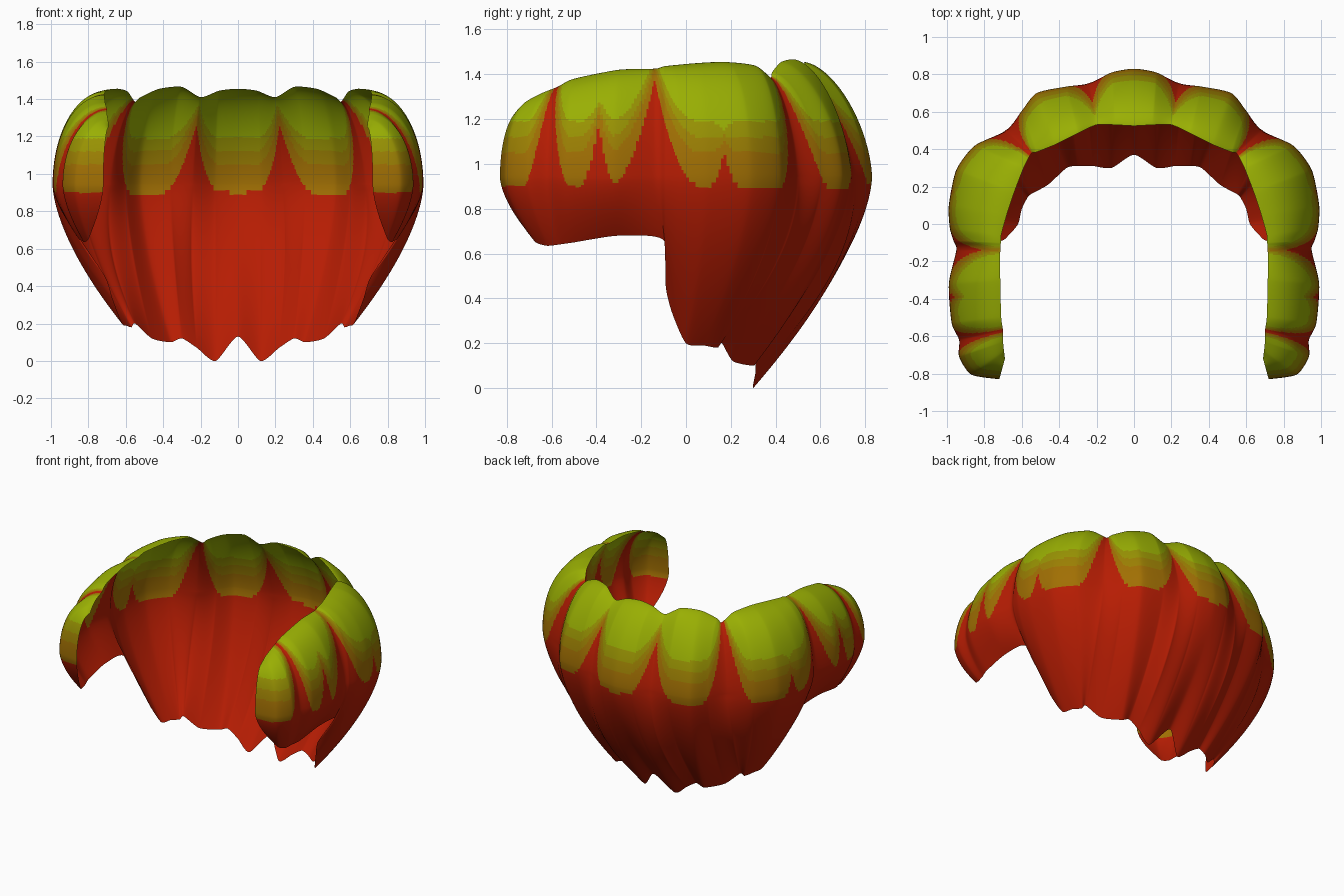
import bpy, bmesh, math
from mathutils import Vector

if "Cube" in bpy.data.objects:
    bpy.data.objects.remove(bpy.data.objects["Cube"])

# Rails of the half shell, from back centre round to the front end of the arm
TOP = [(0, .525, 1.455), (.1, .53, 1.445), (.2, .53, 1.41), (.3, .485, 1.465), (.42, .425, 1.455),
       (.52, .385, 1.41), (.55, .375, 1.385), (.59, .3, 1.44), (.64, .17, 1.455), (.68, .05, 1.45),
       (.71, -.06, 1.44), (.712, -.1, 1.435), (.715, -.14, 1.425), (.715, -.3, 1.42), (.71, -.5, 1.38),
       (.7, -.57, 1.345), (.7, -.63, 1.32), (.695, -.68, 1.29), (.69, -.72, 1.25)]
BELLY = [(0, .83), (.12, .81), (.24, .75), (.36, .735), (.52, .7), (.6, .605), (.68, .5), (.85, .42),
         (.95, .29), (.99, .1), (.985, -.02), (.965, -.09), (.95, -.14), (.99, -.32), (.975, -.53),
         (.935, -.62), (.935, -.71), (.87, -.805), (.72, -.83)]
HEM = [(0, .37, .13), (.12, .3, 0), (.22, .31, .07), (.3, .31, .12), (.36, .3, .1), (.46, .21, .12),
       (.55, .16, .2), (.57, .14, .18), (.6, .08, .19), (.62, 0, .2), (.67, -.06, .33), (.71, -.09, .45),
       (.85, -.1, .66), (.86, -.3, .68), (.85, -.5, .65), (.83, -.57, .64), (.82, -.62, .635),
       (.8, -.67, .65), (.78, -.71, .7)]
# Grooves between lobes: station, height the red reaches, half width
GROOVES = [(2, 1.27, .16), (6, 1.6, .17), (8.6, 1.05, .07), (12, 1.38, .21), (13.35, 1.18, .085),
           (15, 1.45, .11)]
DEEP = [(2, 1), (6, 1), (12, .6), (15, .6)]
BELLY_Z = .94
STEPS, UP, DOWN = 18, 50, 32


def rail(pts, s):
    """Point at station s on a slightly tight spline; mirrored at x = 0."""
    i = min(int(s), len(pts) - 2)
    t = s - i
    p = [Vector(q) for q in pts]
    first = p[1].copy()
    first.x = -first.x
    a = first if i == 0 else p[i - 1]
    b, c = p[i], p[i + 1]
    d = p[i + 2] if i + 2 < len(p) else c
    m0, m1 = (c - a) * .36, (d - b) * .36
    return ((2*t**3 - 3*t*t + 1) * b + (t**3 - 2*t*t + t) * m0
            + (-2*t**3 + 3*t*t) * c + (t**3 - t*t) * m1)


def material(name, col):
    m = bpy.data.materials.new(name)
    m.diffuse_color = (*col, 1)
    m.use_nodes = True
    m.node_tree.nodes["Principled BSDF"].inputs["Base Color"].default_value = m.diffuse_color
    return m


MATS = [material("red", (.47, .012, .001)), material("brown", (.355, .16, .001)),
        material("ochre", (.33, .215, .001)), material("olive", (.315, .29, .001)),
        material("green", (.32, .43, .001))]

# Arc length along the belly, used to measure the distance to each groove
N = (len(TOP) - 1) * STEPS
stations = [k / STEPS for k in range(N + 1)]
arc = [0]
for k in range(N):
    arc.append(arc[-1] + (rail(BELLY, stations[k + 1]) - rail(BELLY, stations[k])).length)


def arc_at(s):
    k = min(int(s * STEPS), N - 1)
    return arc[k] + (arc[k + 1] - arc[k]) * (s * STEPS - k)


def colour_index(a, z):
    """Scalloped bands by height, lifted towards each groove."""
    base, k = .9, 0
    for s, apex, half in GROOVES:
        f = max(0, 1 - abs(a - arc_at(s)) / half) ** 1.9
        if (apex - .9) * f > base - .9:
            base, k = .9 + (apex - .9) * f, f
    shrink = 1 - .65 * min(1, k)
    return sum(z > base + o * shrink for o in (0, .15, .22, .29))


def column(s):
    """Profile at a station: rounded shoulder down to the belly, then tucked in to the hem."""
    t, m, b = rail(TOP, s), rail(BELLY, s), rail(HEM, s)
    g = max(d * max(0, 1 - abs(s - c)) for c, d in DEEP)
    p = (1.65 if s < 5 else 1.65 + .4 * min(1, (s - 5) / 3)) - .25 * g
    pts = []
    for j in range(UP + 1):
        ang = math.pi / 2 * j / UP
        r, h = max(0, math.sin(ang)) ** (2 / p), max(0, math.cos(ang)) ** (2 / p)
        xy = t.xy.lerp(m, r)
        pts.append((xy.x, xy.y, BELLY_Z + (t.z - BELLY_Z) * h))
    # Grooves fade out below the belly
    out = m.normalized() * (.045 * g if s < 10 else 0)
    for j in range(1, DOWN + 1):
        f = j / DOWN
        xy = m.lerp(b.xy, f ** 1.6) + out * math.sin(math.pi * f)
        pts.append((xy.x, xy.y, BELLY_Z + (b.z - BELLY_Z) * f))
    return pts


# Scalloped shell, right half
bm = bmesh.new()
grid = [[bm.verts.new(p if k else (0, p[1], p[2])) for p in column(s)] for k, s in enumerate(stations)]
for k in range(N):
    for j in range(UP + DOWN):
        f = bm.faces.new((grid[k][j], grid[k][j + 1], grid[k + 1][j + 1], grid[k + 1][j]))
        f.smooth = True
        f.material_index = colour_index((arc[k] + arc[k + 1]) / 2, f.calc_center_median().z)
bm.normal_update()
bm.faces.ensure_lookup_table()
# The back centre must face outward (+y)
if bm.faces[UP].normal.y < 0:
    bmesh.ops.reverse_faces(bm, faces=bm.faces[:])
mesh = bpy.data.meshes.new("scalloped_shell")
bm.to_mesh(mesh)
bm.free()
for m in MATS:
    mesh.materials.append(m)
shell = bpy.data.objects.new("scalloped_shell", mesh)
bpy.context.collection.objects.link(shell)

# Left half
mod = shell.modifiers.new("mirror", 'MIRROR')
mod.use_clip = True
mod.merge_threshold = .0005
